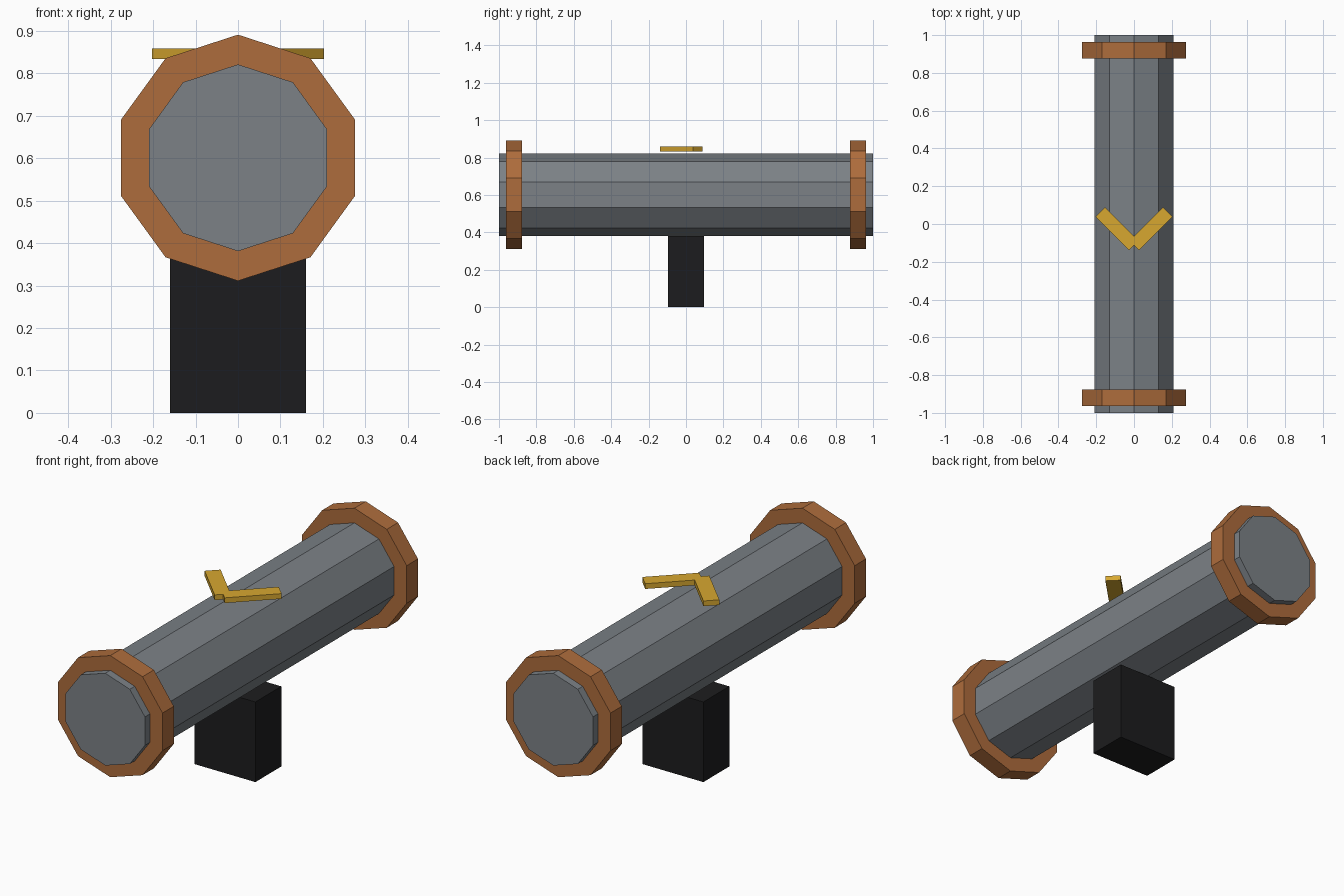
import bpy
from math import pi, radians

if "Cube" in bpy.data.objects:
    bpy.data.objects.remove(bpy.data.objects["Cube"])


def material(name, rgb):
    m = bpy.data.materials.new(name)
    m.diffuse_color = (*rgb, 1)
    m.use_nodes = True
    m.node_tree.nodes["Principled BSDF"].inputs["Base Color"].default_value = m.diffuse_color
    return m


STEEL = material("steel", (0.20, 0.22, 0.24))
COPPER = material("copper", (0.42, 0.15, 0.045))
BLACK = material("black", (0.012, 0.012, 0.013))
YELLOW = material("yellow", (0.68, 0.39, 0.03))


def drum(name, radius, length, y, mat):
    # ten-sided prism along y, with a corner pointing straight up
    bpy.ops.mesh.primitive_cylinder_add(vertices=10, radius=radius, depth=length,
                                        location=(0, y, 0.601), rotation=(pi / 2, 0, 0))
    ob = bpy.context.object
    ob.name = name
    ob.data.materials.append(mat)


def box(name, size, loc, mat, turn=0):
    bpy.ops.mesh.primitive_cube_add(size=1, location=loc, rotation=(0, 0, turn))
    ob = bpy.context.object
    ob.name = name
    ob.scale = size
    ob.data.materials.append(mat)


# Pipe with a flange near each end
drum("pipe", 0.22, 2.0, 0, STEEL)
for side, y in (("front", -0.92), ("back", 0.92)):
    drum(side + "_flange", 0.29, 0.085, y, COPPER)

# Support block under the middle
box("support", (0.32, 0.195, 0.382), (0, 0, 0.191), BLACK)

# Flow arrow: two bars meeting in a V above the pipe
for side, s in (("left", -1), ("right", 1)):
    box(side + "_arrow_bar", (0.25, 0.07, 0.025), (s * 0.09, -0.025, 0.846),
        YELLOW, s * radians(45))
